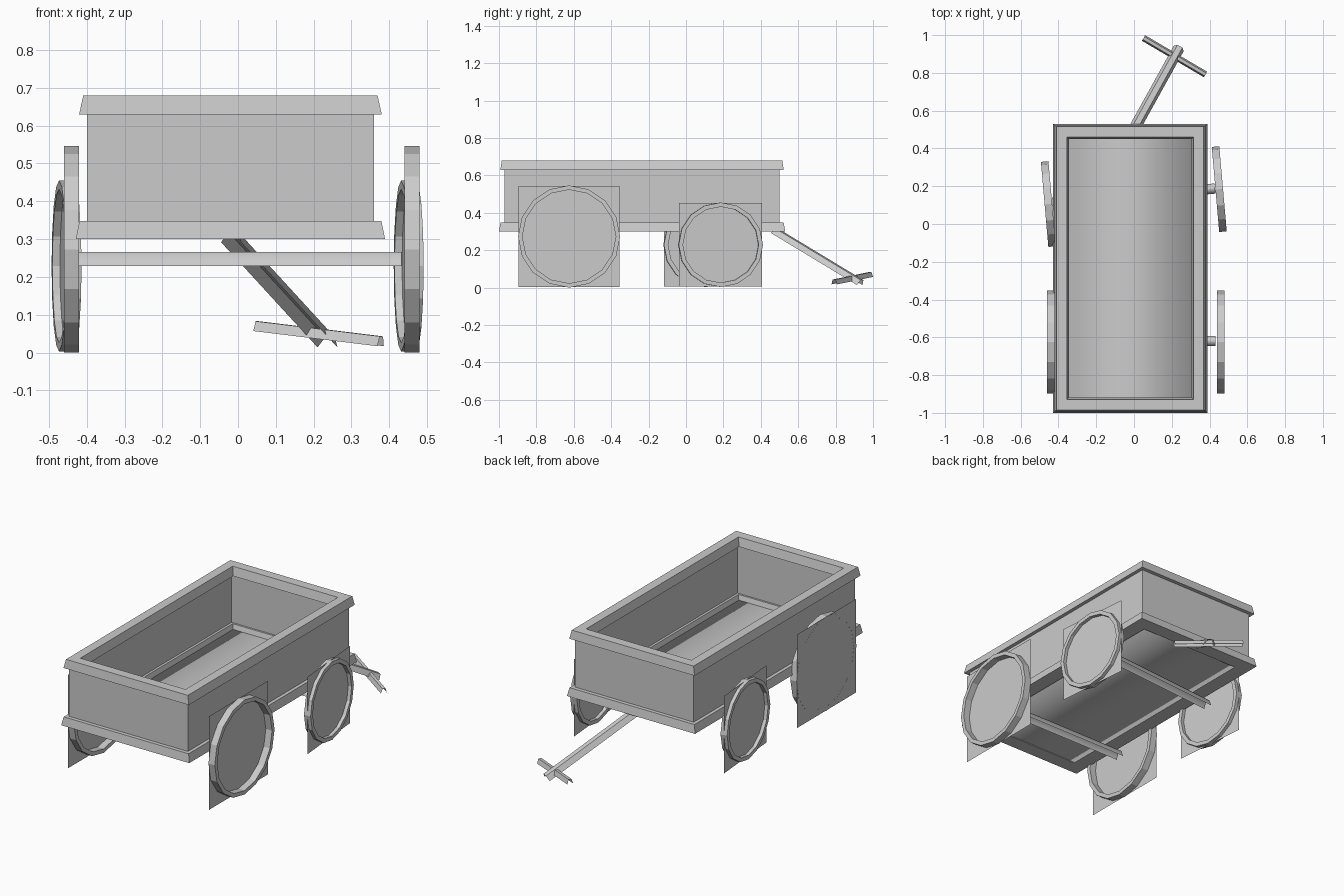
import bpy, bmesh, math
from mathutils import Vector, Matrix

if "Cube" in bpy.data.objects:
    bpy.data.objects.remove(bpy.data.objects["Cube"])

CX, CY = -0.02, -0.235          # centre of the wagon box


def finish(name, bm, smooth=False):
    bmesh.ops.recalc_face_normals(bm, faces=bm.faces)
    me = bpy.data.meshes.new(name)
    bm.to_mesh(me)
    bm.free()
    for p in me.polygons:
        p.use_smooth = smooth
    ob = bpy.data.objects.new(name, me)
    bpy.context.collection.objects.link(ob)
    return ob


def loft(name, loops, closed=True):
    """Skin a list of equal closed loops; closed joins last to first."""
    bm = bmesh.new()
    rows = [[bm.verts.new(p) for p in loop] for loop in loops]
    n = len(rows[0])
    pairs = list(zip(rows, rows[1:])) + ([(rows[-1], rows[0])] if closed else [])
    for a, b in pairs:
        for i in range(n):
            j = (i + 1) % n
            bm.faces.new((a[i], a[j], b[j], b[i]))
    return finish(name, bm)


def rect(hx, hy, z):
    return [(CX + sx * hx, CY + sy * hy, z)
            for sx, sy in ((-1, -1), (1, -1), (1, 1), (-1, 1))]


def circle(r, x, n=16):
    return [(x, r * math.sin(2 * math.pi * i / n), r * math.cos(2 * math.pi * i / n))
            for i in range(n)]


def channel(name, start, end, w, h, smooth=False):
    """Bar with a half-hexagon section, open underneath."""
    a, b = Vector(start), Vector(end)
    d = (b - a).normalized()
    side = d.cross(Vector((0, 0, 1))).normalized()
    up = side.cross(d)
    bm = bmesh.new()
    rows = [[bm.verts.new(c + side * u * w / 2 + up * v * h / 2)
             for u, v in ((-1, -1), (-0.5, 1), (0.5, 1), (1, -1))] for c in (a, b)]
    for i in range(3):
        bm.faces.new((rows[0][i], rows[0][i + 1], rows[1][i + 1], rows[1][i]))
    return finish(name, bm, smooth)


def wheel(name, centre, r, plane_x, turn=0):
    """Rim ring plus the square spoke card."""
    mat = Matrix.Translation(centre) @ Matrix.Rotation(turn, 4, 'Z')
    t, ri = 0.02, r - 0.023
    rim = loft(name + "_rim", [circle(r, -t), circle(r, t), circle(ri, t), circle(ri, -t)])
    rim.matrix_world = mat
    bm = bmesh.new()
    s = r - 0.003
    bm.faces.new([bm.verts.new((plane_x, y * s, z * s))
                  for y, z in ((-1, -1), (1, -1), (1, 1), (-1, 1))])
    finish(name + "_spoke_card", bm).matrix_world = mat


# Box: flared base frame, walls and top rim
loft("base_frame", [rect(0.409, 0.765, 0.30), rect(0.399, 0.757, 0.348),
                    rect(0.336, 0.695, 0.348), rect(0.323, 0.682, 0.30)])
loft("walls", [rect(0.379, 0.735, 0.345), rect(0.379, 0.735, 0.635),
               rect(0.350, 0.706, 0.635), rect(0.350, 0.706, 0.345)])
loft("top_rim", [rect(0.400, 0.757, 0.63), rect(0.389, 0.750, 0.68),
                 rect(0.336, 0.695, 0.68), rect(0.325, 0.684, 0.63)])

# Floor board: open-ended flat tube, softly shaded
floor = loft("floor", [[(CX + x, y, z) for x, z in
                        ((-0.33, 0.305), (0.33, 0.305), (0.33, 0.32), (-0.33, 0.32))]
                       for y in (CY - 0.69, CY + 0.69)], closed=False)
for p in floor.data.polygons:
    p.use_smooth = True

# Large fixed wheels and their axle
for label, x in (("left", -0.44), ("right", 0.46)):
    wheel("large_wheel_" + label, (x, -0.625, 0.273), 0.273, -0.0195)
channel("large_wheel_axle", (-0.42, -0.62, 0.247), (0.432, -0.62, 0.247), 0.054, 0.037, True)

# Small steered wheels and their axle
turn = math.radians(5)
axis = Vector((math.cos(turn), math.sin(turn), 0))
hub = Vector((-0.001, 0.145, 0.229))
for label, s in (("left", -1), ("right", 1)):
    wheel("small_wheel_" + label, hub + axis * s * 0.454, 0.226, 0, turn)
mid = Vector((-0.001, 0.15, 0.247))
channel("small_wheel_axle", mid - axis * 0.432, mid + axis * 0.432, 0.054, 0.037, True)

# Pull handle: draw bar and cross grip
channel("draw_bar", (-0.015, 0.475, 0.305), (0.24, 0.935, 0.027), 0.06, 0.03)
channel("grip", (0.05, 0.985, 0.07), (0.378, 0.792, 0.03), 0.034, 0.026)
